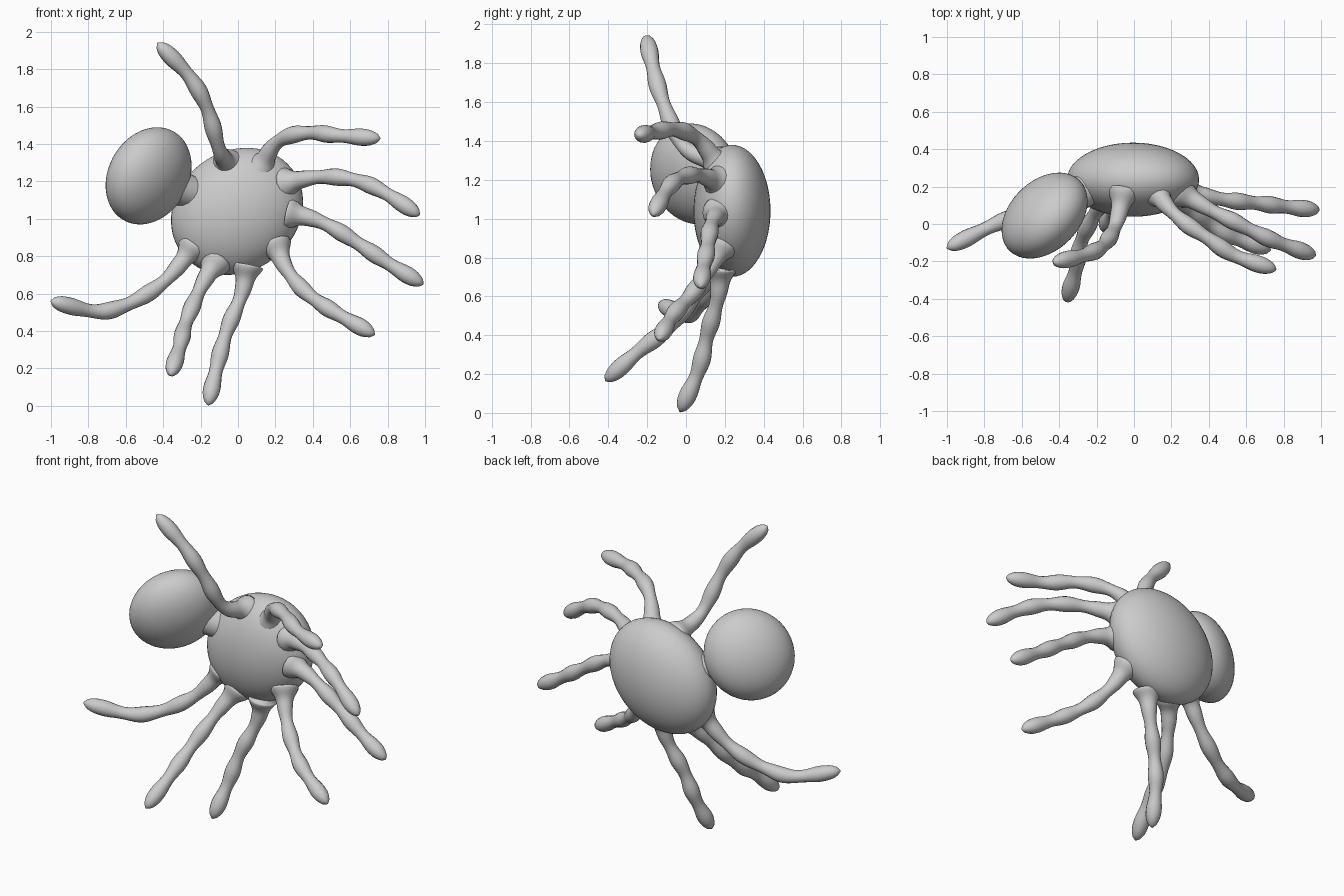
import bpy, bmesh, math
from mathutils import Vector, Matrix

if "Cube" in bpy.data.objects:
    bpy.data.objects.remove(bpy.data.objects["Cube"])


def ball(name, center, shape):
    """Smooth unit sphere stretched and tilted by a 3x3 shape matrix."""
    bm = bmesh.new()
    bmesh.ops.create_uvsphere(bm, u_segments=48, v_segments=28, radius=1)
    bmesh.ops.transform(bm, matrix=Matrix.Translation(center) @ Matrix(shape).to_4x4(), verts=bm.verts)
    finish(name, bm)


def finish(name, bm):
    bmesh.ops.recalc_face_normals(bm, faces=bm.faces)
    for f in bm.faces:
        f.smooth = True
    me = bpy.data.meshes.new(name)
    bm.to_mesh(me)
    bm.free()
    ob = bpy.data.objects.new(name, me)
    bpy.context.collection.objects.link(ob)


def spline(points, per=14):
    """Catmull-Rom samples through the points."""
    p = [Vector(q) for q in points]
    p = [2 * p[0] - p[1]] + p + [2 * p[-1] - p[-2]]
    out = []
    for i in range(1, len(p) - 2):
        a, b, c, d = p[i - 1:i + 3]
        for k in range(per):
            t = k / per
            out.append(0.5 * (2 * b + (c - a) * t + (2 * a - 5 * b + 4 * c - d) * t * t
                              + (3 * b - a - 3 * c + d) * t ** 3))
    return out + [p[-2]]


def tube(name, points, radius, sides=16):
    """Tube along a path; radius(distance from start, total length)."""
    path = spline(points)
    dist = [0]
    for a, b in zip(path, path[1:]):
        dist.append(dist[-1] + (b - a).length)
    bm = bmesh.new()
    rings = []
    side = (path[1] - path[0]).orthogonal()
    for i, c in enumerate(path):
        t = (path[min(i + 1, len(path) - 1)] - path[max(i - 1, 0)]).normalized()
        side = (side - t * side.dot(t)).normalized()
        up = t.cross(side)
        r = radius(dist[i], dist[-1])
        rings.append([bm.verts.new(c + r * (side * math.cos(a) + up * math.sin(a)))
                      for a in (2 * math.pi * k / sides for k in range(sides))])
    for a, b in zip(rings, rings[1:]):
        for k in range(sides):
            bm.faces.new((a[k], a[(k + 1) % sides], b[(k + 1) % sides], b[k]))
    bm.faces.new(rings[0])
    bm.faces.new(rings[-1])
    finish(name, bm)


def leg_radius(s, total):
    # flared root, knobbly segments, rounded tip
    r = 0.041 + 0.005 * math.sin(2 * math.pi * 4 * s / total - 1.6)
    r += 0.05 * math.exp(-(s / 0.055) ** 2)
    end = 0.07
    u = max(0, 1 - (total - s) / end)
    return r * max(0.12, math.sqrt(max(0, 1 - u * u)))


# body, a flattened disc-like ball
ball("body", (-0.005, 0.237, 1.04), ((0.352, 0, 0.03), (0, 0.198, 0), (0.02, 0, 0.339)))

# head, an egg leaning toward the body
ball("head", (-0.478, 0.045, 1.23), ((0.23, 0, 0), (0.078, 0.216, 0), (0.052, -0.047, 0.25)))

# short neck where head and body meet
tube("neck", [(-0.38, 0.12, 1.19), (-0.30, 0.16, 1.16), (-0.22, 0.2, 1.13)], lambda s, t: 0.09)

# legs, from root to tip
legs = {
    "upper_left_leg": [(-0.055, 0.17, 1.29), (-0.10, -0.01, 1.37), (-0.165, -0.115, 1.59),
                       (-0.26, -0.165, 1.76), (-0.43, -0.205, 1.94)],
    "upper_right_leg": [(0.12, 0.17, 1.27), (0.19, 0.08, 1.39), (0.28, 0.0, 1.445),
                        (0.40, -0.08, 1.46), (0.54, -0.17, 1.445), (0.76, -0.245, 1.43)],
    "right_leg_1": [(0.25, 0.17, 1.19), (0.40, 0.08, 1.22), (0.54, 0.01, 1.222),
                    (0.68, -0.06, 1.19), (0.80, -0.11, 1.13), (0.97, -0.17, 1.02)],
    "right_leg_2": [(0.27, 0.17, 1.03), (0.40, 0.145, 1.0), (0.52, 0.125, 0.945),
                    (0.67, 0.11, 0.85), (0.83, 0.09, 0.745), (0.99, 0.075, 0.65)],
    "lower_right_leg": [(0.20, 0.18, 0.86), (0.26, 0.11, 0.73), (0.36, 0.03, 0.61),
                        (0.50, -0.06, 0.51), (0.73, -0.14, 0.38)],
    "bottom_right_leg": [(0.05, 0.18, 0.75), (0.02, 0.165, 0.60), (-0.06, 0.11, 0.40),
                         (-0.11, 0.065, 0.22), (-0.16, -0.03, 0.005)],
    "bottom_left_leg": [(-0.12, 0.17, 0.77), (-0.20, 0.07, 0.63), (-0.28, -0.09, 0.44),
                        (-0.31, -0.24, 0.32), (-0.36, -0.415, 0.165)],
    "lower_left_leg": [(-0.24, 0.19, 0.85), (-0.35, 0.15, 0.71), (-0.46, 0.11, 0.615),
                       (-0.61, 0.05, 0.535), (-0.76, -0.01, 0.505), (-1.0, -0.13, 0.56)],
}
for name, pts in legs.items():
    tube(name, pts, leg_radius)
